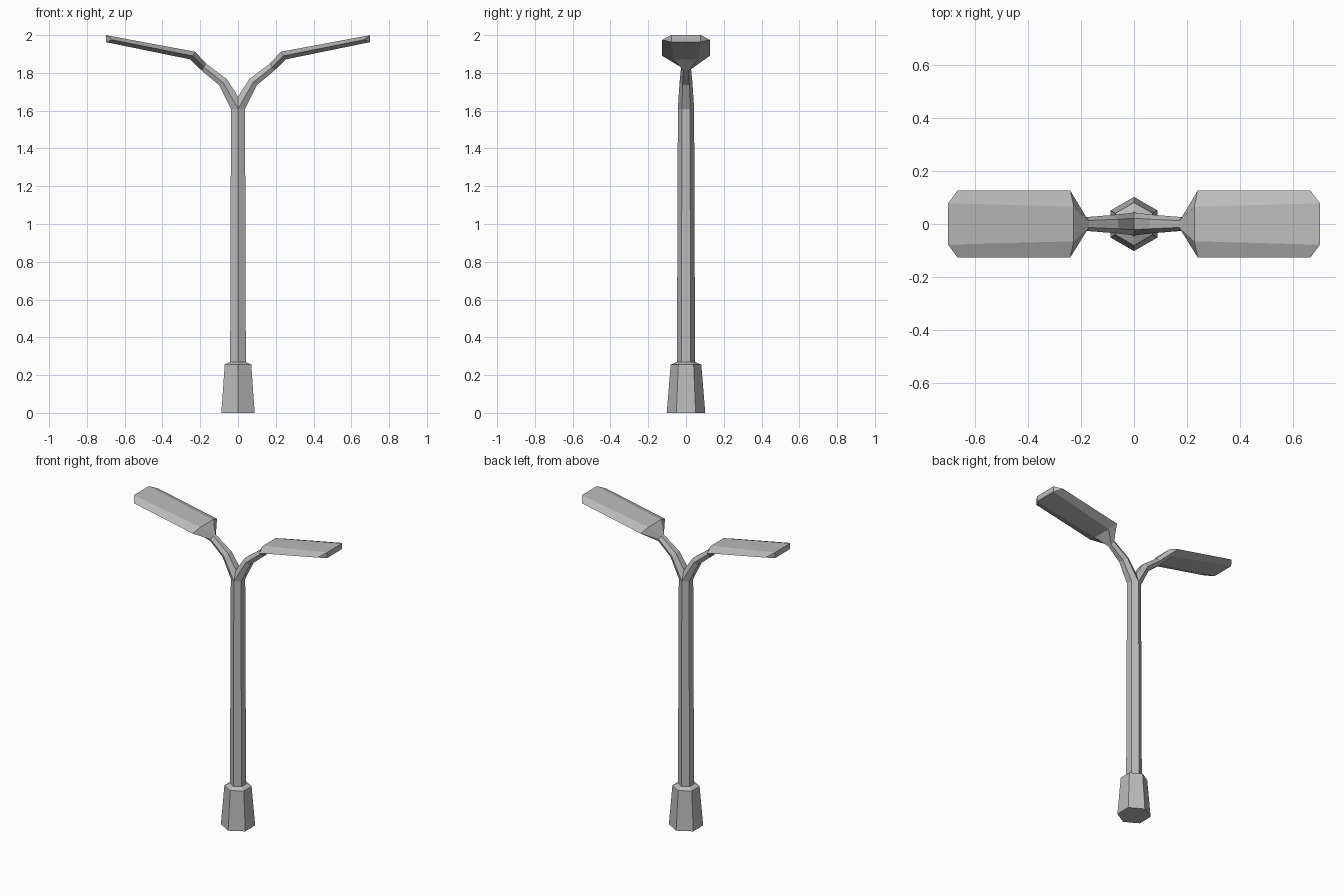
import bpy
import bmesh
from math import cos, sin, pi

if "Cube" in bpy.data.objects:
    bpy.data.objects.remove(bpy.data.objects["Cube"], do_unlink=True)

GREY = (0.5, 0.5, 0.5, 1.0)
metal = bpy.data.materials.new("grey_metal")
metal.use_nodes = True
metal.diffuse_color = GREY
metal.node_tree.nodes["Principled BSDF"].inputs["Base Color"].default_value = GREY


def loft(name, rings, start_caps=(), end_caps=()):
    """Skin six-sided rings; caps are tuples of ring indices."""
    bm = bmesh.new()
    loops = [[bm.verts.new(p) for p in ring] for ring in rings]
    for a, b in zip(loops, loops[1:]):
        for i in range(6):
            j = (i + 1) % 6
            bm.faces.new((a[i], a[j], b[j], b[i]))
    for cap in start_caps:
        bm.faces.new([loops[0][i] for i in reversed(cap)])
    for cap in end_caps:
        bm.faces.new([loops[-1][i] for i in cap])
    mesh = bpy.data.meshes.new(name)
    bm.to_mesh(mesh)
    bm.free()
    mesh.materials.append(metal)
    obj = bpy.data.objects.new(name, mesh)
    bpy.context.collection.objects.link(obj)
    return obj


def hexagon(r, z):
    """Horizontal hexagon with corners on the y axis."""
    return [(r * cos(pi / 6 + i * pi / 3), r * sin(pi / 6 + i * pi / 3), z)
            for i in range(6)]


def section(low, mid, top, half_edge, half_mid):
    """Arm cross-section from (x, z) points and half widths in y."""
    right = [(low, half_edge), (mid, half_mid), (top, half_edge)]
    ring = [(p[0], y, p[1]) for p, y in right]
    return ring + [(x, -y, z) for x, y, z in reversed(ring)]


# Tapered foot, collar and post
POLE_TOP, POLE_R = 1.61, 0.043
loft("post_with_base",
     [hexagon(0.102, 0), hexagon(0.081, 0.255),
      hexagon(0.048, 0.27), hexagon(POLE_R, POLE_TOP)],
     start_caps=[range(6)])

# Curved arm flaring into a flat lamp head, mirrored to the other side
arms = loft("lamp_arms", [
    section((POLE_R * cos(pi / 6), POLE_TOP), (0, POLE_TOP), (0, 1.675),
            POLE_R / 2, POLE_R),
    section((0.10, 1.735), (0.08, 1.75), (0.06, 1.768), 0.018, 0.034),
    section((0.19, 1.81), (0.18, 1.83), (0.17, 1.85), 0.013, 0.026),
    section((0.255, 1.872), (0.24, 1.89), (0.227, 1.912), 0.065, 0.126),
    section((0.70, 1.963), (0.665, 1.975), (0.70, 2.0), 0.078, 0.126),
], end_caps=[(0, 2, 3, 5), (0, 1, 2), (3, 4, 5)])
mirror = arms.modifiers.new("other_side", 'MIRROR')
mirror.use_axis = (True, False, False)
mirror.use_mirror_merge = True
